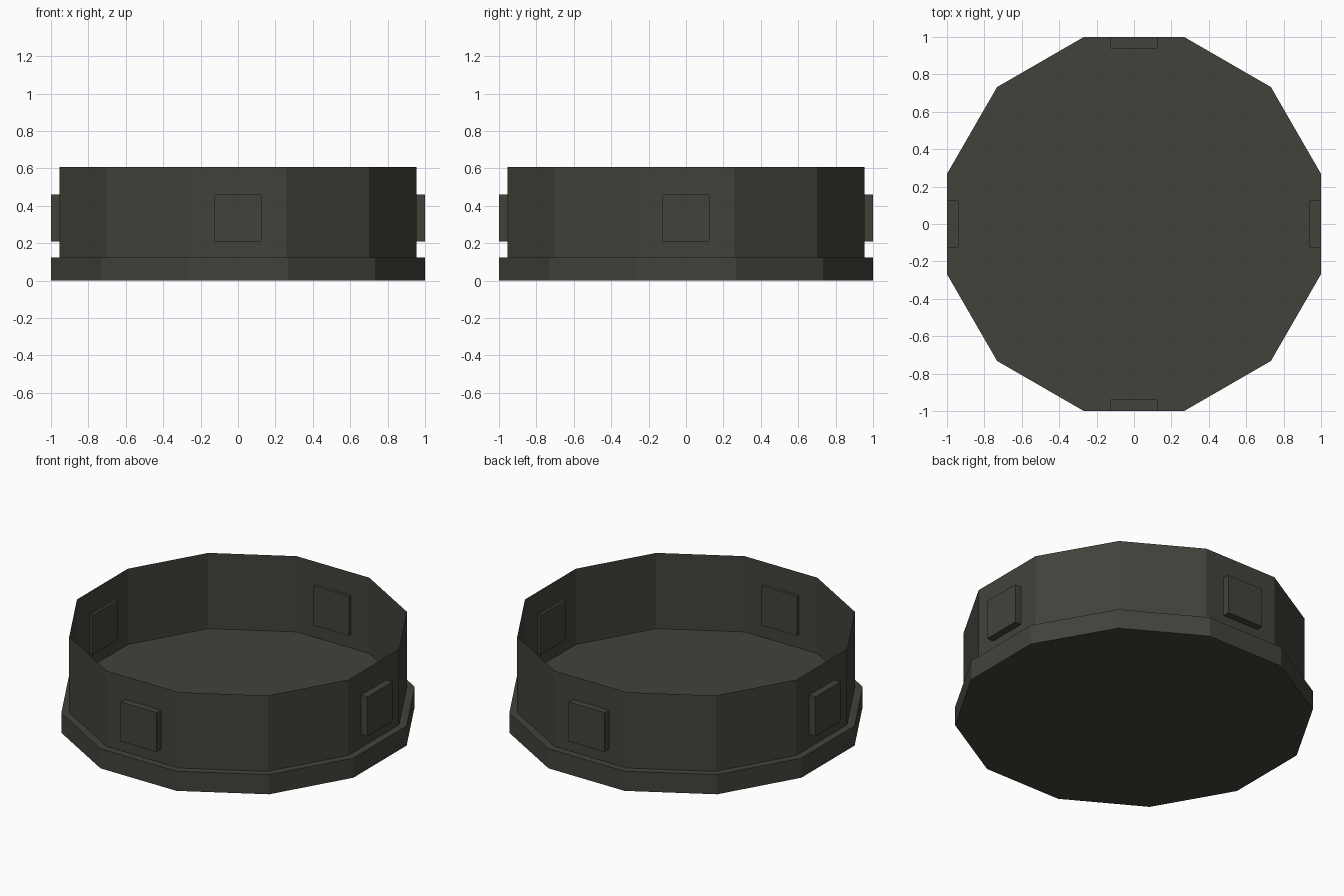
import bpy, bmesh, math

if "Cube" in bpy.data.objects:
    bpy.data.objects.remove(bpy.data.objects["Cube"])

mat = bpy.data.materials.new("dark olive grey")
mat.diffuse_color = (0.055, 0.055, 0.045, 1)
mat.use_nodes = True
mat.node_tree.nodes["Principled BSDF"].inputs["Base Color"].default_value = mat.diffuse_color

SIDES = 12


def make(name, bm):
    bmesh.ops.recalc_face_normals(bm, faces=bm.faces)
    me = bpy.data.meshes.new(name)
    bm.to_mesh(me)
    bm.free()
    me.materials.append(mat)
    ob = bpy.data.objects.new(name, me)
    bpy.context.collection.objects.link(ob)
    return ob


def ring(bm, apothem, z):
    # twelve-sided ring with flats facing the axes
    r = apothem / math.cos(math.pi / SIDES)
    return [bm.verts.new((r * math.cos((i + 0.5) * 2 * math.pi / SIDES),
                          r * math.sin((i + 0.5) * 2 * math.pi / SIDES), z))
            for i in range(SIDES)]


def bridge(bm, a, b):
    for i in range(SIDES):
        j = (i + 1) % SIDES
        bm.faces.new((a[i], a[j], b[j], b[i]))


# Base slab, closed; its top is the floor of the tray
bm = bmesh.new()
low, high = ring(bm, 1.0, 0), ring(bm, 1.0, 0.125)
bridge(bm, low, high)
bm.faces.new(low[::-1])
bm.faces.new(high)
make("base", bm)

# Thin open wall
bm = bmesh.new()
bridge(bm, ring(bm, 0.955, 0.125), ring(bm, 0.955, 0.607))
make("wall", bm)

# Four square pads passing through the wall
for k, side in enumerate(("right", "back", "left", "front")):
    bm = bmesh.new()
    bmesh.ops.create_cube(bm, size=1)
    bmesh.ops.scale(bm, vec=(0.063, 0.252, 0.25), verts=bm.verts)
    bmesh.ops.translate(bm, vec=(0.9685, 0, 0.335), verts=bm.verts)
    ob = make(side + "_pad", bm)
    ob.rotation_euler.z = k * math.pi / 2
